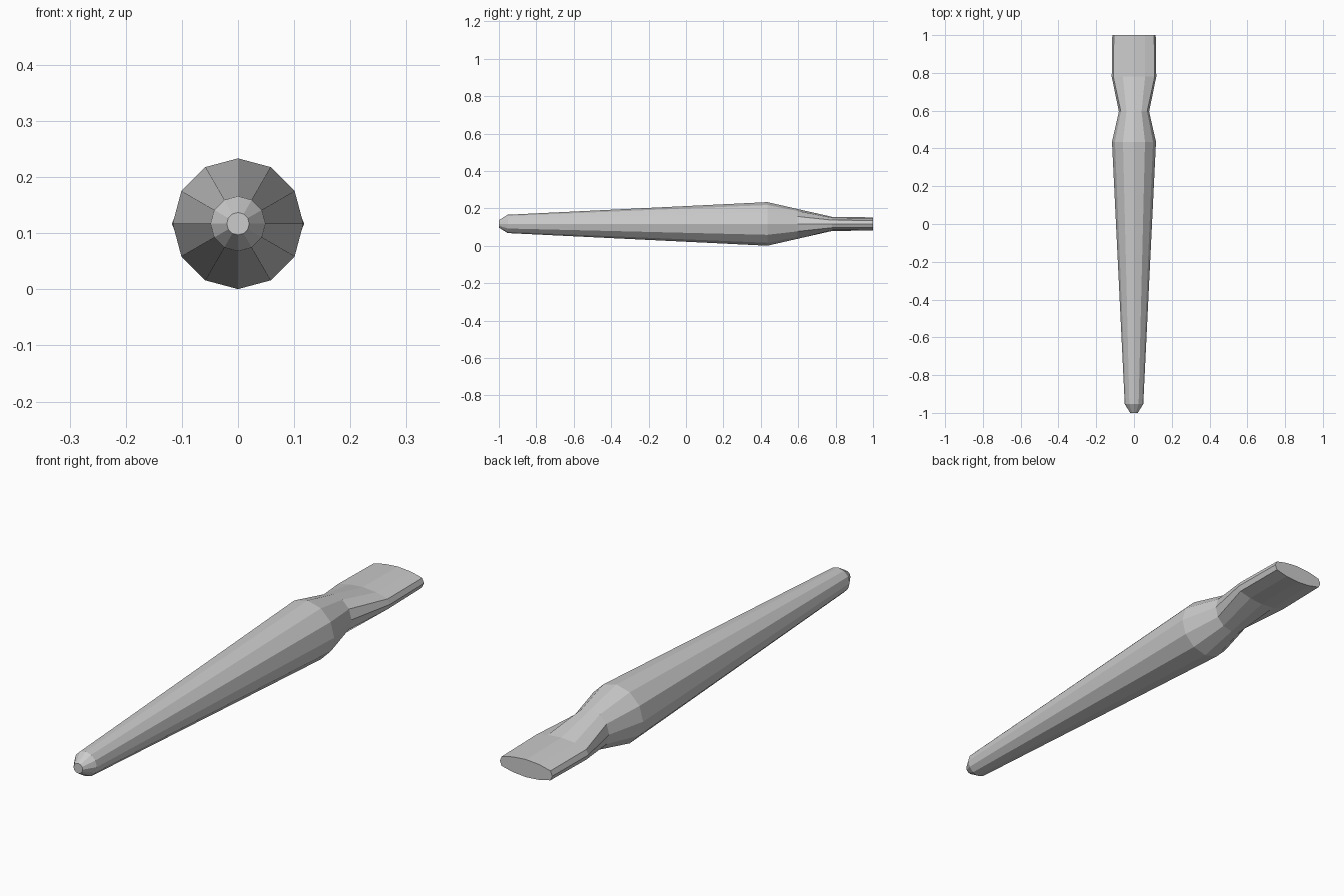
import bpy
import bmesh
from math import cos, sin, pi

cube = bpy.data.objects.get("Cube")
if cube:
    bpy.data.objects.remove(cube, do_unlink=True)

SIDES = 12
AXIS_Z = 0.117

grey = bpy.data.materials.new("light_grey")
grey.use_nodes = True
grey.diffuse_color = (0.6, 0.6, 0.6, 1)
grey.node_tree.nodes["Principled BSDF"].inputs["Base Color"].default_value = (0.6, 0.6, 0.6, 1)

# Sections along the body: y, half width, half height, side fullness
sections = [
    (-1.0, 0.02, 0.02, 1.0),       # blunt tip
    (-0.953, 0.049, 0.049, 1.0),   # tip shoulder
    (0.435, 0.1165, 0.1165, 1.0),  # widest point
    (0.595, 0.08, 0.08, 1.0),      # neck
    (0.78, 0.118, 0.038, 1.07),    # start of flattened end
    (1.0, 0.115, 0.035, 1.07),     # flattened end
]


def add_ring(bm, y, rx, rz, fullness):
    """One section; fullness widens the vertices beside the side points."""
    ring = []
    for i in range(SIDES):
        a = 2 * pi * i / SIDES
        f = fullness if i % 6 in (1, 5) else 1.0
        ring.append(bm.verts.new((rx * cos(a) * f, y, AXIS_Z + rz * sin(a) * f)))
    return ring


# Tapered body lofted from round tip to flat end
bm = bmesh.new()
rings = [add_ring(bm, *s) for s in sections]
for a, b in zip(rings, rings[1:]):
    for i in range(SIDES):
        j = (i + 1) % SIDES
        bm.faces.new((a[i], a[j], b[j], b[i]))
bm.faces.new(rings[0])
bm.faces.new(rings[-1])
bmesh.ops.recalc_face_normals(bm, faces=bm.faces)

mesh = bpy.data.meshes.new("tapered_body")
bm.to_mesh(mesh)
bm.free()
mesh.materials.append(grey)
body = bpy.data.objects.new("tapered_body", mesh)
bpy.context.collection.objects.link(body)
